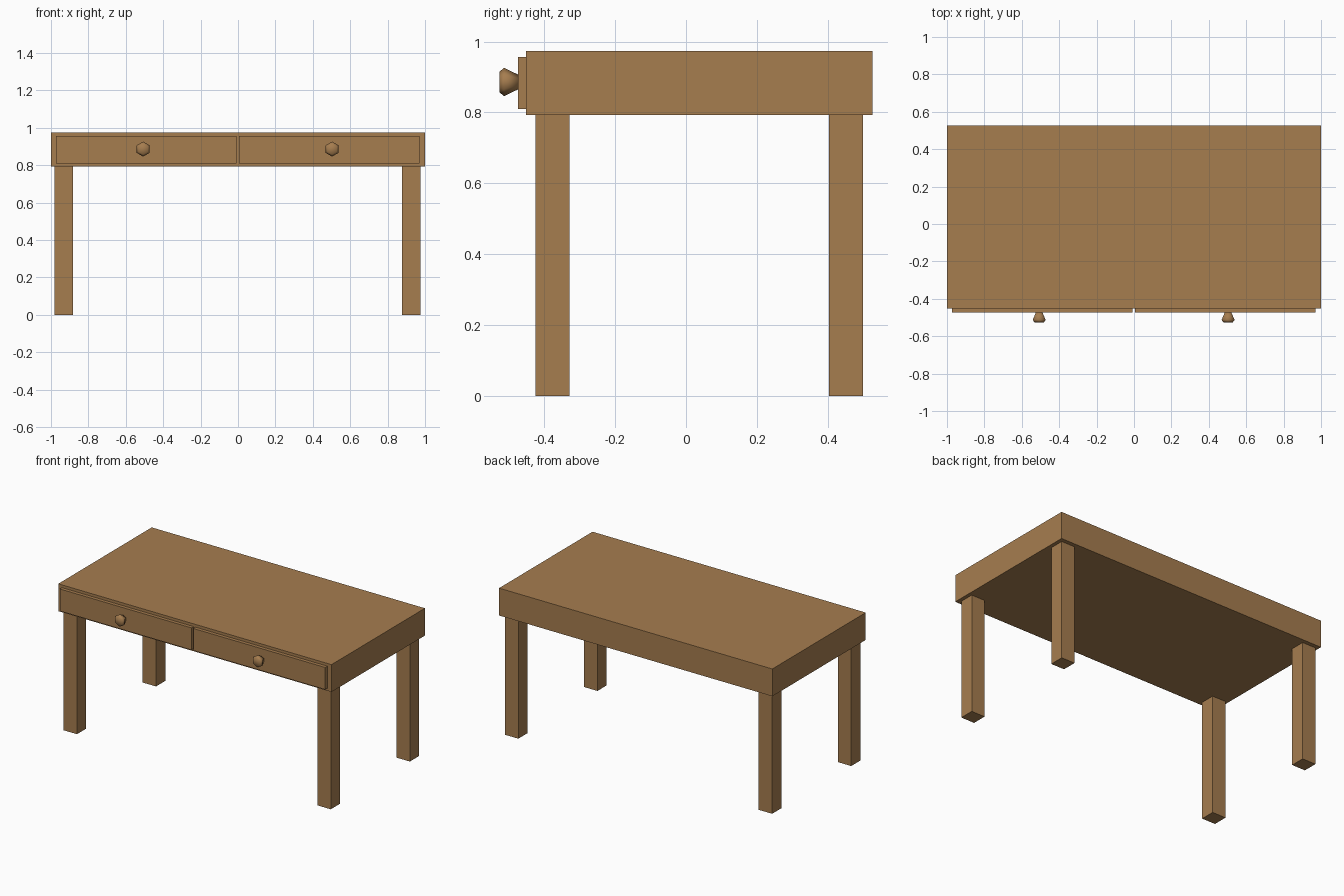
import bpy
import math

if "Cube" in bpy.data.objects:
    bpy.data.objects.remove(bpy.data.objects["Cube"])

# One wood colour for the whole desk
wood = bpy.data.materials.new("warm wood")
wood.diffuse_color = (0.38, 0.205, 0.078, 1.0)
wood.use_nodes = True
wood.node_tree.nodes["Principled BSDF"].inputs["Base Color"].default_value = wood.diffuse_color


def finish(name, mesh):
    mesh.materials.append(wood)
    obj = bpy.data.objects.new(name, mesh)
    bpy.context.collection.objects.link(obj)
    return obj


def box(name, x0, x1, y0, y1, z0, z1):
    """Box between two corners."""
    verts = [(x, y, z) for z in (z0, z1)
             for x, y in ((x0, y0), (x1, y0), (x1, y1), (x0, y1))]
    sides = [(i, (i + 1) % 4, (i + 1) % 4 + 4, i + 4) for i in range(4)]
    mesh = bpy.data.meshes.new(name)
    mesh.from_pydata(verts, [], [(3, 2, 1, 0), (4, 5, 6, 7)] + sides)
    return finish(name, mesh)


def knob(name, x, z, profile, n=6):
    """Six-sided turned knob along -y, from (y, radius) pairs."""
    verts = []
    for y, r in profile:
        for i in range(n):
            a = math.pi / 2 + 2 * math.pi * i / n
            verts.append((x + r * math.cos(a), y, z + r * math.sin(a)))
    faces = [(k * n + i, (k + 1) * n + i, (k + 1) * n + (i + 1) % n, k * n + (i + 1) % n)
             for k in range(len(profile) - 1) for i in range(n)]
    last = (len(profile) - 1) * n
    faces = [f[::-1] for f in faces]
    faces += [tuple(range(n))[::-1], tuple(range(last, last + n))]
    mesh = bpy.data.meshes.new(name)
    mesh.from_pydata(verts, [], faces)
    # Faces must point outwards
    import bmesh
    bm = bmesh.new()
    bm.from_mesh(mesh)
    bmesh.ops.recalc_face_normals(bm, faces=bm.faces)
    bm.to_mesh(mesh)
    bm.free()
    for p in mesh.polygons:
        p.use_smooth = True
    return finish(name, mesh)


# Thick desk body
box("desk_body", -1.0, 1.0, -0.451, 0.526, 0.793, 0.974)

# Four square legs
for y0, y1, end in ((-0.424, -0.328, "front"), (0.403, 0.499, "back")):
    box(end + "_left_leg", -0.98, -0.882, y0, y1, 0.0, 0.793)
    box(end + "_right_leg", 0.878, 0.976, y0, y1, 0.0, 0.793)

# Two drawer fronts, each with a flared knob
for side, x0, x1 in (("left", -0.973, -0.009), ("right", 0.005, 0.970)):
    box(side + "_drawer_front", x0, x1, -0.474, -0.451, 0.81, 0.956)
knob_profile = ((-0.474, 0.021), (-0.513, 0.040), (-0.526, 0.029))
for side, x in (("left", -0.507), ("right", 0.503)):
    knob(side + "_knob", x, 0.886, knob_profile)
